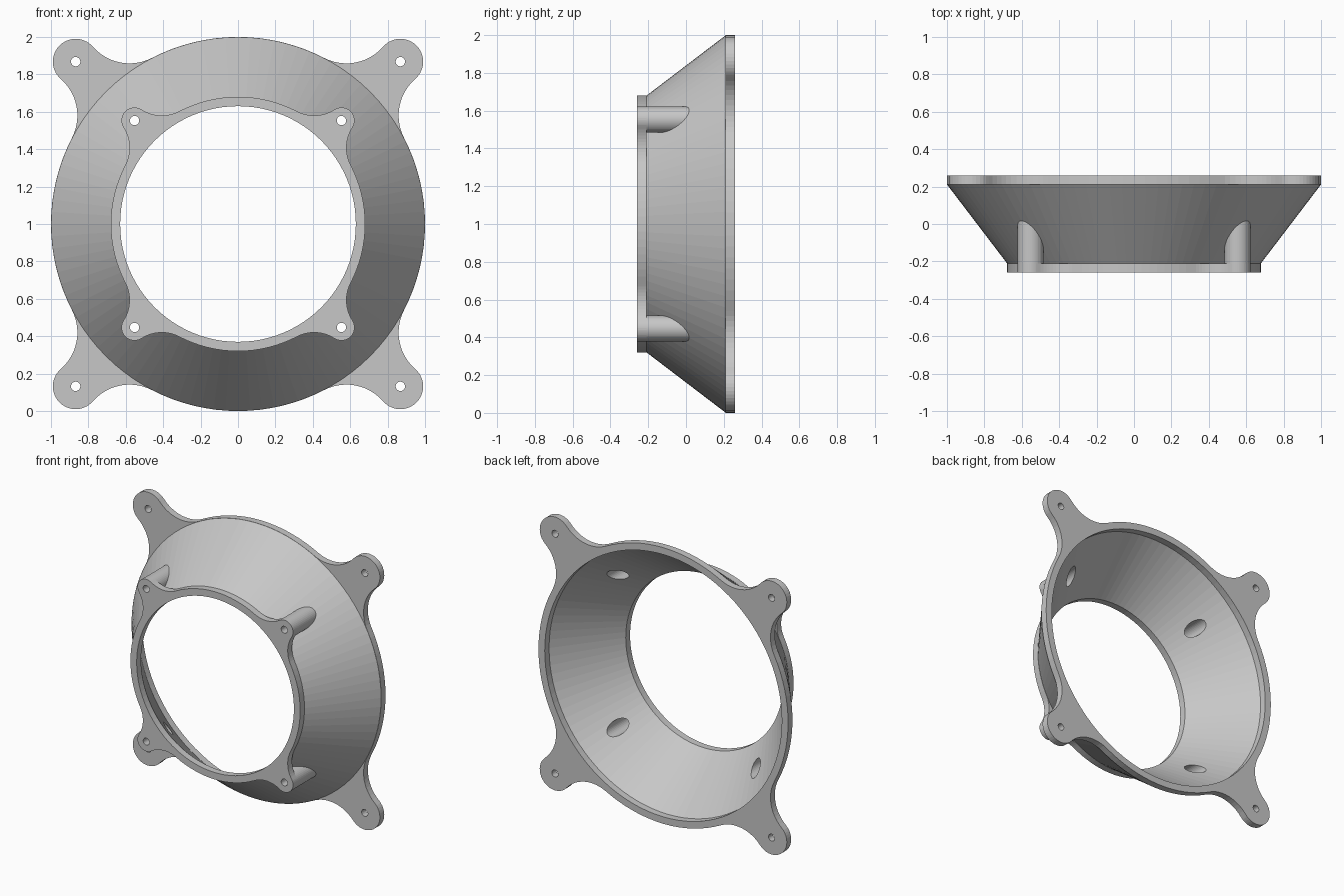
import bpy, bmesh
from math import cos, sin, pi, acos, atan2, hypot

if "Cube" in bpy.data.objects:
    bpy.data.objects.remove(bpy.data.objects["Cube"], do_unlink=True)

CZ = 1.0                                  # height of the duct axis, which runs along y
FRONT, FRONT_IN, BACK_IN, BACK = -0.26, -0.21, 0.21, 0.26
SMALL, LARGE, WALL = 0.68, 1.0, 0.05      # outer radii of the two rings, wall thickness
FRONT_LUG, BACK_LUG = 0.553, 0.868        # x and z offsets of the screw holes
CORNERS = [(sx, sz) for sx in (-1, 1) for sz in (-1, 1)]

grey = bpy.data.materials.new("plain grey")
grey.use_nodes = True
grey.diffuse_color = (0.57, 0.57, 0.57, 1)
grey.node_tree.nodes["Principled BSDF"].inputs["Base Color"].default_value = grey.diffuse_color


def loft(name, loops):
    """Closed solid through matching loops of (x, y, z) points."""
    bm = bmesh.new()
    rings = [[bm.verts.new(p) for p in loop] for loop in loops]
    n = len(rings[0])
    for a, b in zip(rings, rings[1:]):
        for i in range(n):
            j = (i + 1) % n
            bm.faces.new((a[i], a[j], b[j], b[i]))
    bm.faces.new(rings[0])
    bm.faces.new(rings[-1])
    bmesh.ops.recalc_face_normals(bm, faces=bm.faces)
    mesh = bpy.data.meshes.new(name)
    bm.to_mesh(mesh)
    bm.free()
    mesh.materials.append(grey)
    ob = bpy.data.objects.new(name, mesh)
    bpy.context.collection.objects.link(ob)
    return ob


def lathe(name, profile, x=0, z=0, n=96):
    """Revolve (radius, y) points about an axis along y."""
    turns = [2 * pi * i / n for i in range(n)]
    return loft(name, [[(x + r * cos(t), y, CZ + z + r * sin(t)) for t in turns]
                       for r, y in profile])


def arc(cx, cz, r, start, end, n):
    steps = [start + (end - start) * i / n for i in range(n)]
    return [(cx + r * cos(t), cz + r * sin(t)) for t in steps]


def flange(name, ring, lug_offset, lug, fillet, y0, y1):
    """Disc with four round lugs blended in by concave fillets."""
    d = hypot(lug_offset, lug_offset)
    far = ring + fillet
    b = acos((far**2 + d**2 - (lug + fillet)**2) / (2 * far * d))
    g = atan2(-far * sin(b), far * cos(b) - d)
    cx, cz = far * cos(b), far * sin(b)
    quarter = (arc(cx, -cz, fillet, pi - b, pi + g, 12)
               + arc(d, 0, lug, g, -g, 20)
               + arc(cx, cz, fillet, -pi - g, b - pi, 12)
               + arc(0, 0, ring, b, pi / 2 - b, 16))
    outline = []
    for k in range(4):
        c, s = cos(pi / 4 + k * pi / 2), sin(pi / 4 + k * pi / 2)
        outline += [(x * c - z * s, x * s + z * c) for x, z in quarter]
    return loft(name, [[(x, y, CZ + z) for x, z in outline] for y in (y0, y1)])


# Solid cone, its ends sunk a little into the flanges
adapter = lathe("duct_adapter", [(SMALL - 0.02, FRONT_IN - 0.02), (SMALL - 0.001, FRONT_IN),
                                 (LARGE - 0.001, BACK_IN), (LARGE - 0.02, BACK_IN + 0.02)])
adds = [flange("front_flange", SMALL, FRONT_LUG, 0.07, 0.2, FRONT, FRONT_IN),
        flange("back_flange", LARGE, BACK_LUG, 0.122, 0.26, BACK_IN, BACK)]

# Hollow of the duct
cuts = [lathe("bore", [(SMALL - WALL, FRONT - 0.1), (SMALL - WALL, FRONT_IN),
                       (LARGE - WALL, BACK_IN), (LARGE - WALL, BACK + 0.1)])]

# Screw bosses, counterbored front holes and plain back holes
for sx, sz in CORNERS:
    x, z = sx * FRONT_LUG, sz * FRONT_LUG
    adds.append(lathe("boss", [(0.0695, FRONT + 0.02), (0.0695, 0.05)], x, z, 40))
    cuts.append(lathe("front_drill", [(0.025, FRONT - 0.1), (0.025, FRONT_IN + 0.01),
                                      (0.05, FRONT_IN + 0.01), (0.05, 0.15)], x, z, 32))
    cuts.append(lathe("back_drill", [(0.025, 0.1), (0.025, BACK + 0.1)],
                      sx * BACK_LUG, sz * BACK_LUG, 32))

# Join the solids, then cut the openings
for operation, parts in (("UNION", adds), ("DIFFERENCE", cuts)):
    for part in parts:
        mod = adapter.modifiers.new(part.name, "BOOLEAN")
        mod.operation, mod.object, mod.solver = operation, part, "EXACT"

depsgraph = bpy.context.evaluated_depsgraph_get()
result = bpy.data.meshes.new_from_object(adapter.evaluated_get(depsgraph))
adapter.modifiers.clear()
adapter.data = result
for part in adds + cuts:
    bpy.data.objects.remove(part, do_unlink=True)
